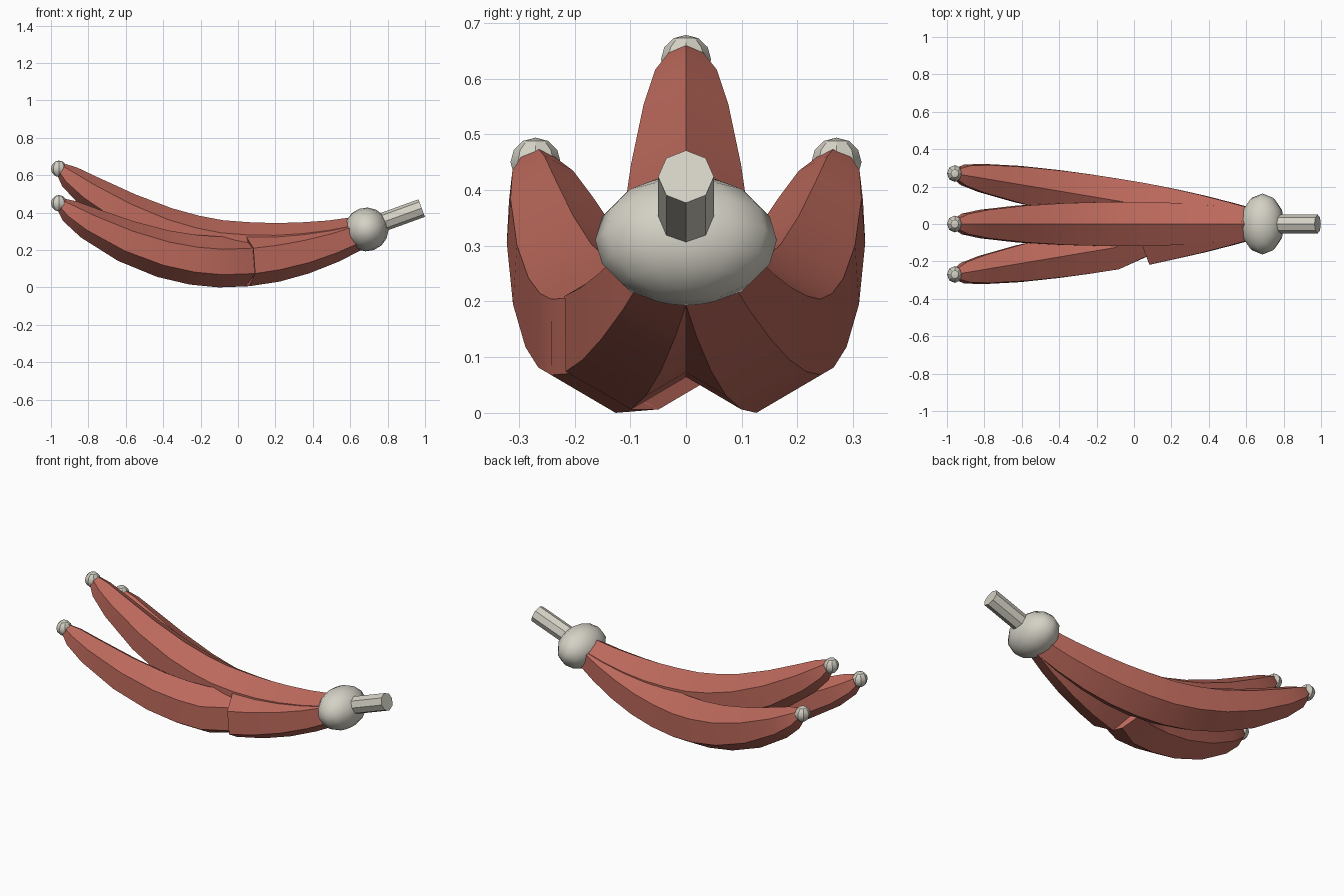
import bpy, bmesh, math
from mathutils import Vector

cube = bpy.data.objects.get("Cube")
if cube:
    bpy.data.objects.remove(cube)


def material(name, rgb):
    m = bpy.data.materials.new(name)
    m.use_nodes = True
    m.diffuse_color = (*rgb, 1)
    m.node_tree.nodes["Principled BSDF"].inputs["Base Color"].default_value = (*rgb, 1)
    return m


RED = material("dull red", (0.50, 0.14, 0.105))
GREY = material("warm grey", (0.66, 0.64, 0.56))

ROOT_X, TIP_X = 0.65, -0.96
# Profile along the fruit: x, centre height, radius
PROFILE = [(-0.945, 0.445, 0.036), (-0.90, 0.408, 0.064), (-0.80, 0.345, 0.088),
           (-0.60, 0.248, 0.114), (-0.40, 0.18, 0.128), (-0.24, 0.148, 0.134),
           (-0.10, 0.136, 0.136), (0.05, 0.142, 0.136), (0.20, 0.16, 0.131),
           (0.35, 0.192, 0.121), (0.50, 0.236, 0.106), (0.65, 0.292, 0.088)]


def finish(obj, mat):
    obj.data.materials.append(mat)
    bpy.ops.object.select_all(action="DESELECT")
    obj.select_set(True)
    bpy.context.view_layer.objects.active = obj
    bpy.ops.object.shade_smooth_by_angle(angle=math.radians(30))


def fruit(name, tip_y, lift, notched=False):
    """Curved six-sided fruit fanning out from the shared root."""
    path = []
    for x, z, r in PROFILE:
        f = (ROOT_X - x) / (ROOT_X - TIP_X)
        path.append((Vector((x, tip_y * f, z + lift * f)), r))
    bm = bmesh.new()
    rings = []

    def add_ring(centre, radius, tangent, shear=0):
        side = Vector((0, 0, 1)).cross(tangent).normalized()
        up = tangent.cross(side)
        ring = []
        for k in range(6):
            a = math.tau * k / 6
            p = centre + radius * (math.cos(a) * up + math.sin(a) * side)
            p.x -= shear * (p.y - centre.y)
            ring.append(bm.verts.new(p))
        rings.append(ring)

    for i, (p, r) in enumerate(path):
        ahead, behind = path[min(i + 1, len(path) - 1)][0], path[max(i - 1, 0)][0]
        t = (ahead - behind).normalized()
        step = notched and PROFILE[i][0] == 0.05
        if step:  # tucked-in ring that makes the step in this fruit
            add_ring(p + Vector((-0.02, 0.05, 0)), r, t, 0.3)
        add_ring(p, r, t, 0.15 if step else 0)
    for a, b in zip(rings, rings[1:]):
        for k in range(6):
            n = (k + 1) % 6
            bm.faces.new((a[k], a[n], b[n], b[k]))
    bm.faces.new(rings[0])
    bm.faces.new(rings[-1])
    bmesh.ops.recalc_face_normals(bm, faces=bm.faces)
    mesh = bpy.data.meshes.new(name)
    bm.to_mesh(mesh)
    bm.free()
    obj = bpy.data.objects.new(name, mesh)
    bpy.context.collection.objects.link(obj)
    finish(obj, RED)


def ball(name, location, scale, segments, rings, tilt=0):
    bpy.ops.mesh.primitive_uv_sphere_add(segments=segments, ring_count=rings, radius=1,
                                         location=location, rotation=(0, tilt, 0))
    obj = bpy.context.object
    obj.name = name
    obj.scale = scale
    finish(obj, GREY)
    bpy.ops.object.shade_smooth()


# Three fruits, each with a small knob on its tip
for side, tip_y, lift in (("left", 0.27, 0), ("middle", 0, 0.19), ("right", -0.27, 0)):
    fruit(side + "_fruit", tip_y, lift, side == "right")
    ball(side + "_tip_knob", (-0.958, tip_y, 0.45 + lift * 0.97), (0.042, 0.045, 0.044), 8, 6)

# Crown joining the fruits
ball("crown", (0.687, 0, 0.31), (0.118, 0.163, 0.117), 12, 8, math.radians(-20))

# Stem
start, end = Vector((0.70, 0, 0.322)), Vector((0.982, 0, 0.424))
axis = end - start
bpy.ops.mesh.primitive_cylinder_add(vertices=8, radius=0.05, depth=axis.length,
                                    location=(start + end) / 2,
                                    rotation=(0, math.atan2(axis.x, axis.z), 0))
stem = bpy.context.object
stem.name = "stem"
finish(stem, GREY)
bpy.ops.object.shade_smooth_by_angle(angle=math.radians(50))
